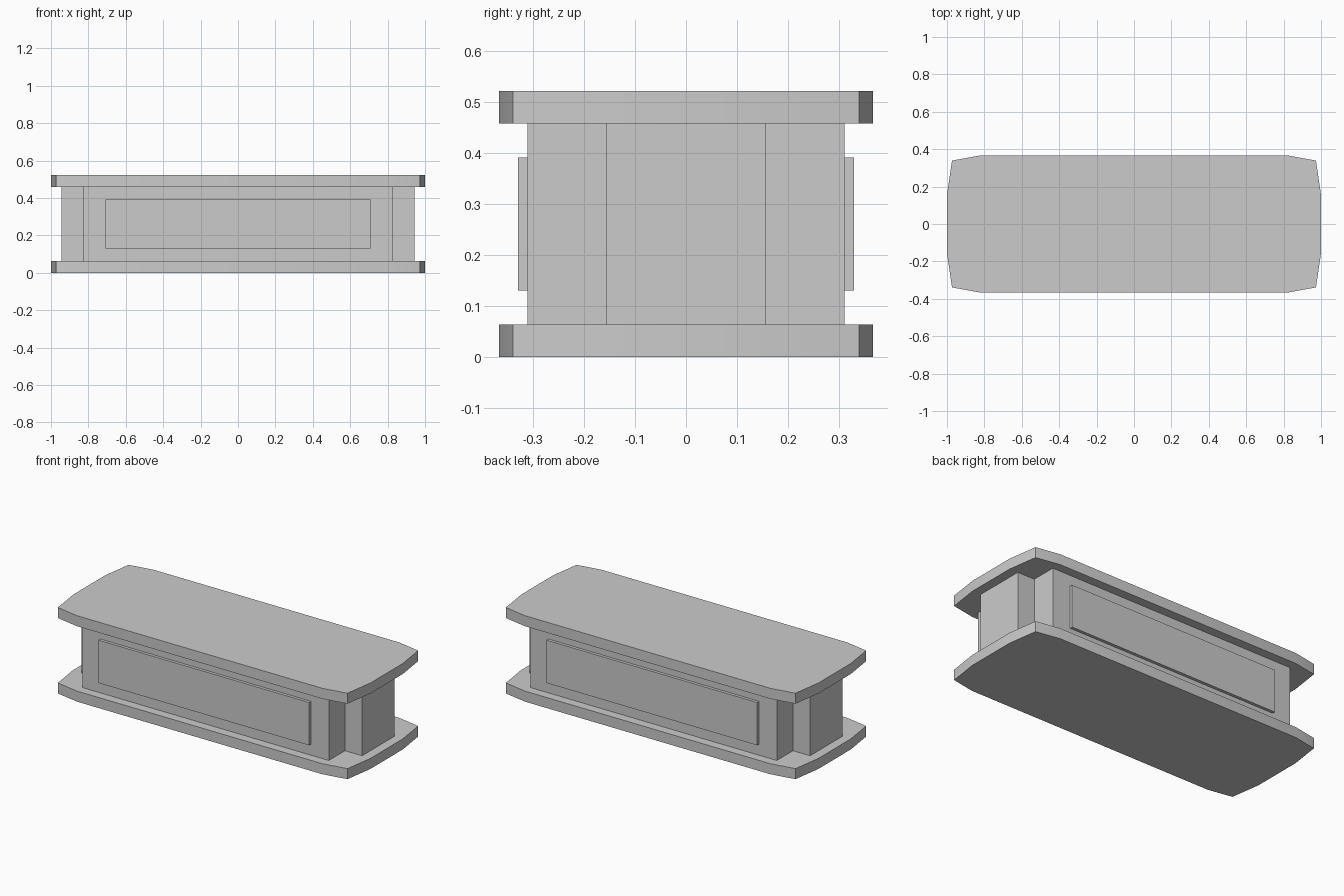
import bpy
import bmesh
import math

old = bpy.data.objects.get("Cube")
if old:
    bpy.data.objects.remove(old, do_unlink=True)

GREY = (0.6, 0.6, 0.6, 1.0)
mat = bpy.data.materials.new("plain grey")
mat.use_nodes = True
mat.diffuse_color = GREY
mat.node_tree.nodes["Principled BSDF"].inputs["Base Color"].default_value = GREY


def prism(name, outline, z0, z1, smooth=False):
    """Extrude a counter-clockwise outline from z0 to z1."""
    bm = bmesh.new()
    base = bm.faces.new([bm.verts.new((x, y, z0)) for x, y in outline])
    top = bmesh.ops.extrude_face_region(bm, geom=[base])["geom"]
    for v in top:
        if isinstance(v, bmesh.types.BMVert):
            v.co.z = z1
    bmesh.ops.recalc_face_normals(bm, faces=bm.faces[:])
    mesh = bpy.data.meshes.new(name)
    bm.to_mesh(mesh)
    bm.free()
    mesh.materials.append(mat)
    obj = bpy.data.objects.new(name, mesh)
    bpy.context.collection.objects.link(obj)
    if smooth:
        bpy.ops.object.select_all(action="DESELECT")
        obj.select_set(True)
        bpy.context.view_layer.objects.active = obj
        bpy.ops.object.shade_smooth_by_angle(angle=math.radians(30))
    return obj


def mirrored(quarter):
    """Complete a first-quadrant outline over both axes."""
    half = quarter + [(-x, y) for x, y in reversed(quarter)]
    return half + [(-x, -y) for x, y in half]


SLAB = 0.064
HEIGHT = 0.522

# Top and bottom slabs with bowed ends
slab_outline = mirrored([(1.0, 0.155), (0.973, 0.339), (0.825, 0.366)])
prism("bottom_slab", slab_outline, 0, SLAB, smooth=True)
prism("top_slab", slab_outline, HEIGHT - SLAB, HEIGHT, smooth=True)

# Body with narrower end blocks, stepped in at the corners
body_outline = mirrored([(0.943, 0.156), (0.828, 0.156), (0.828, 0.311)])
prism("body", body_outline, SLAB, HEIGHT - SLAB)

# Raised panels on the front and back
for name, side in (("front_panel", -1), ("back_panel", 1)):
    y0, y1 = sorted((side * 0.31, side * 0.329))
    prism(name, [(-0.708, y0), (0.708, y0), (0.708, y1), (-0.708, y1)], 0.131, 0.391)
